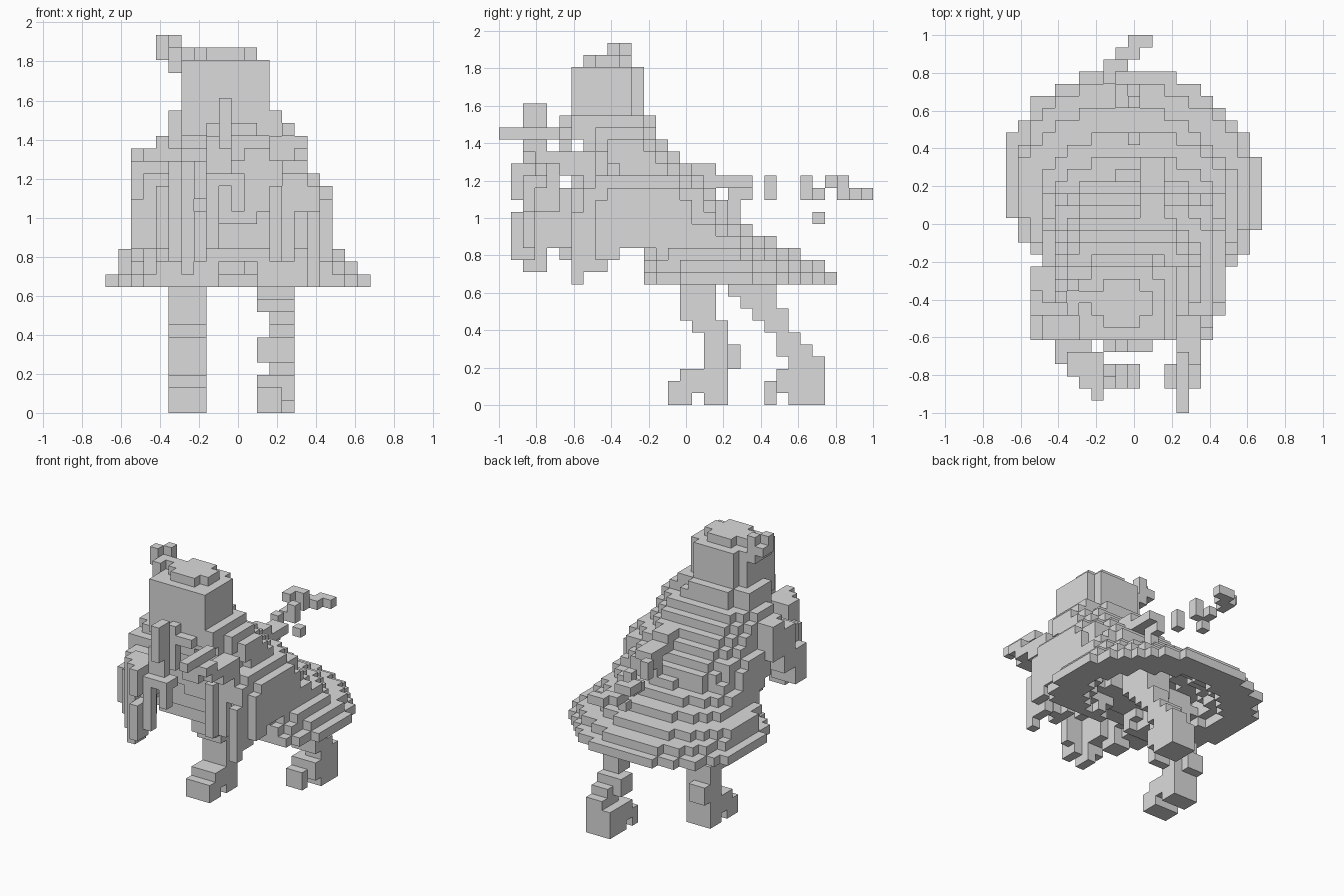
import bpy, bmesh
from mathutils import Vector

if "Cube" in bpy.data.objects:
    bpy.data.objects.remove(bpy.data.objects["Cube"], do_unlink=True)

U = 2 / 31                       # block size
ORG = Vector((-10.5 * U, -1, 0))  # corner of the block grid

grey = bpy.data.materials.new("plain_grey")
grey.diffuse_color = (0.71, 0.71, 0.71, 1)
grey.use_nodes = True
grey.node_tree.nodes["Principled BSDF"].inputs["Base Color"].default_value = (0.71, 0.71, 0.71, 1)

SIDES = [((1, 0, 0), [(1, 0, 0), (1, 1, 0), (1, 1, 1), (1, 0, 1)]),
         ((-1, 0, 0), [(0, 0, 0), (0, 0, 1), (0, 1, 1), (0, 1, 0)]),
         ((0, 1, 0), [(0, 1, 0), (0, 1, 1), (1, 1, 1), (1, 1, 0)]),
         ((0, -1, 0), [(0, 0, 0), (1, 0, 0), (1, 0, 1), (0, 0, 1)]),
         ((0, 0, 1), [(0, 0, 1), (1, 0, 1), (1, 1, 1), (0, 1, 1)]),
         ((0, 0, -1), [(0, 0, 0), (0, 1, 0), (1, 1, 0), (1, 0, 0)])]
parts = {}


def box(x0, x1, y0, y1, z0, z1):
    """Blocks filling a box given in model units."""
    r = [[round((v - o) / U) for v in p] for p, o in zip(((x0, x1), (y0, y1), (z0, z1)), ORG)]
    return {(i, j, k) for i in range(*r[0]) for j in range(*r[1]) for k in range(*r[2])}


def boxes(rows):
    return set().union(*(box(*r) for r in rows))


def disc(left, right, front, back, k, inset=0, power=2.0, skew=0.0):
    """One layer of blocks inside a rounded, slightly skewed outline."""
    cx, cy = (left + right) / 2, (front + back) / 2
    rx, ry = (right - left) / 2 - inset, (back - front) / 2 - inset
    if rx <= 0 or ry <= 0:
        return set()
    out = set()
    for i in range(21):
        for j in range(31):
            x, y = ORG.x + (i + .5) * U, ORG.y + (j + .5) * U
            if abs((x - cx) / rx) ** power + abs((y - cy + skew * x) / ry) ** power <= 1:
                out.add((i, j, k))
    return out


def part(name, blocks):
    """Reserve a set of blocks for one part."""
    for other in parts.values():
        blocks = blocks - other
    parts[name] = blocks


def skin(name, blocks, filled):
    """Build the faces of a part that are not buried in other blocks."""
    bm = bmesh.new()
    verts = {}
    for b in sorted(blocks):
        for n, corners in SIDES:
            if tuple(p + q for p, q in zip(b, n)) in filled:
                continue
            face = []
            for c in corners:
                key = tuple(p + q for p, q in zip(b, c))
                if key not in verts:
                    verts[key] = bm.verts.new(ORG + Vector(key) * U)
                face.append(verts[key])
            bm.faces.new(face)
    mesh = bpy.data.meshes.new(name)
    bm.to_mesh(mesh)
    bm.free()
    mesh.materials.append(grey)
    bpy.context.collection.objects.link(bpy.data.objects.new(name, mesh))


# Head: a block with cut back corners and a smaller cap
head = box(-.29, .16, -.61, -.23, 1.42, 1.81)
for x in (-.29, .10):
    head -= box(x, x + U, -.29, -.23, 1.55, 1.81)
part("head", head)
cap = box(-.23, .10, -.55, -.29, 1.81, 1.87)
for x in (-.23, .03):
    for y in (-.55, -.35):
        cap -= box(x, x + U, y, y + U, 1.81, 1.87)
part("head_cap", cap)
part("head_tuft", boxes([(-.42, -.35, -.42, -.29, 1.81, 1.87),
                         (-.42, -.35, -.42, -.35, 1.87, 1.935),
                         (-.35, -.29, -.35, -.29, 1.87, 1.935),
                         (-.35, -.29, -.48, -.29, 1.74, 1.87),
                         (-.29, -.23, -.42, -.35, 1.81, 1.87)]))

# Cloak: stepped layers (left, right, front, back) from the hem upwards
layers = [(-.69, .69, -.41, .82), (-.62, .62, -.36, .75), (-.62, .56, -.34, .62),
          (-.50, .50, -.42, .50), (-.50, .50, -.42, .36), (-.49, .49, -.46, .26),
          (-.49, .49, -.48, .24), (-.49, .49, -.48, .18), (-.43, .43, -.48, .12),
          (-.42, .36, -.50, .06), (-.42, .36, -.52, -.02), (-.42, .36, -.56, -.09),
          (-.36, .30, -.62, -.15), (-.36, .23, -.62, -.15)]
cloak = set()
for n, dims in enumerate(layers):
    k = 10 + n
    shape = dict(power=1.95, skew=.08) if n < 3 else dict(power=2.2)
    layer = disc(*dims, k, **shape)
    if n < 5:                    # hollow underside
        layer -= disc(*dims, k, inset=3.5 * U, **shape)
    if n < 3:                    # open front of the hem
        layer -= box(-2, 2, -1, -.226, k * U, (k + 1) * U)
        layer -= box(-.10, .10, -1, 0, k * U, (k + 1) * U)
    cloak |= layer
part("cloak", cloak)
part("robe_front", boxes([(-.29, .23, -.23, .03, .77, .90),
                          (-.35, -.16, -.16, .10, .65, .84),
                          (.16, .23, -.23, -.10, .65, .84),
                          (-.29, .29, -.42, -.16, .84, .97)]))
part("collar", boxes([(-.16, .10, -.68, -.55, 1.42, 1.49),
                      (-.35, -.29, -.48, -.23, 1.42, 1.55),
                      (.16, .23, -.61, -.23, 1.42, 1.55),
                      (-.10, -.03, -.68, -.61, 1.23, 1.55)]))

# Model's left arm: open sleeve draped forward and down, forearm reaching out
part("left_sleeve", boxes([(.29, .48, -.42, -.10, .84, 1.16),
                           (.29, .42, -.48, -.23, 1.10, 1.23),
                           (.42, .48, -.48, -.35, .77, 1.10),
                           (.35, .42, -.55, -.42, .71, 1.16),
                           (.35, .42, -.61, -.55, .65, 1.03),
                           (.16, .23, -.61, -.42, .77, 1.16),
                           (.23, .29, -.55, -.48, .77, 1.03),
                           (.23, .35, -.55, -.42, 1.03, 1.23)]))
part("left_forearm", boxes([(.23, .35, -.68, -.48, 1.23, 1.36),
                            (.23, .35, -.81, -.61, 1.29, 1.36),
                            (.16, .29, -.87, -.74, 1.29, 1.42),
                            (.29, .35, -.87, -.74, 1.36, 1.42),
                            (.23, .29, -1, -.68, 1.42, 1.49)]))

# Model's right arm: sleeve sloping forward and down to the hand
part("right_sleeve", boxes([(-.55, -.35, -.35, -.23, 1.10, 1.36),
                            (-.48, -.29, -.42, -.29, 1.16, 1.36),
                            (-.55, -.35, -.48, -.35, .97, 1.29),
                            (-.55, -.35, -.61, -.48, .84, 1.10),
                            (-.48, -.29, -.61, -.48, .90, 1.23),
                            (-.42, -.29, -.68, -.55, .77, 1.16)]))
part("right_hand", boxes([(-.42, -.23, -.74, -.61, .84, 1.16),
                          (-.35, -.16, -.81, -.68, 1.03, 1.29),
                          (-.29, -.16, -.87, -.74, 1.10, 1.29),
                          (-.23, -.16, -.94, -.81, 1.10, 1.29),
                          (-.16, .03, -.87, -.74, 1.16, 1.23)]))
part("sleeve_strips", boxes([(-.35, -.29, -.81, -.74, .77, 1.10),
                             (-.29, -.23, -.87, -.74, .71, 1.10),
                             (-.23, -.16, -.94, -.81, .77, 1.03),
                             (-.16, -.10, -.87, -.81, .84, 1.16),
                             (-.03, .03, -.87, -.81, 1.03, 1.16)]))
part("raised_stick", boxes([(-.10, -.03, -.87, -.74, 1.36, 1.61),
                            (-.10, -.03, -.81, -.74, 1.23, 1.36),
                            (-.16, -.10, -.81, -.74, 1.23, 1.42)]))

# Scarf trailing behind in broken blocks
part("scarf", boxes([(.03, .16, -.03, .16, 1.16, 1.29), (.03, .16, .16, .35, 1.16, 1.23),
                     (.03, .10, .23, .29, 1.03, 1.16), (.03, .10, .29, .35, 1.10, 1.16),
                     (-.03, .03, .42, .48, 1.10, 1.23), (-.03, .03, .61, .68, 1.10, 1.23),
                     (-.10, -.03, .61, .74, 1.10, 1.16), (-.16, -.10, .74, .81, 1.16, 1.23),
                     (-.16, -.03, .81, .87, 1.16, 1.23), (-.10, -.03, .81, .87, 1.10, 1.16),
                     (-.10, .03, .87, .94, 1.10, 1.16), (-.03, .10, .94, 1, 1.10, 1.16),
                     (-.03, .03, .68, .74, .97, 1.03)]))

# Legs: the model's right one steps forward, the left one trails
part("right_leg", boxes([(-.35, -.16, -.03, .16, .45, .84), (-.35, -.16, .03, .23, .39, .45),
                         (-.35, -.16, .10, .23, .13, .39), (-.35, -.23, .16, .29, .19, .32)]))
part("right_foot", boxes([(-.35, -.16, -.10, .03, 0, .13), (-.35, -.16, -.03, .16, .06, .19),
                          (-.35, -.16, .10, .23, 0, .13)]))
part("left_leg", boxes([(.10, .29, .23, .48, .58, .77), (.10, .29, .29, .48, .52, .58),
                        (.16, .29, .35, .55, .45, .52), (.16, .29, .42, .55, .39, .45),
                        (.10, .29, .48, .61, .26, .39), (.16, .29, .55, .68, .19, .32)]))
part("left_foot", boxes([(.10, .29, .55, .74, 0, .19), (.16, .29, .61, .74, .19, .26),
                         (.10, .23, .42, .48, 0, .13), (.10, .29, .48, .55, .06, .19)]))

every_block = set().union(*parts.values())
for part_name, part_blocks in parts.items():
    skin(part_name, part_blocks, every_block)
